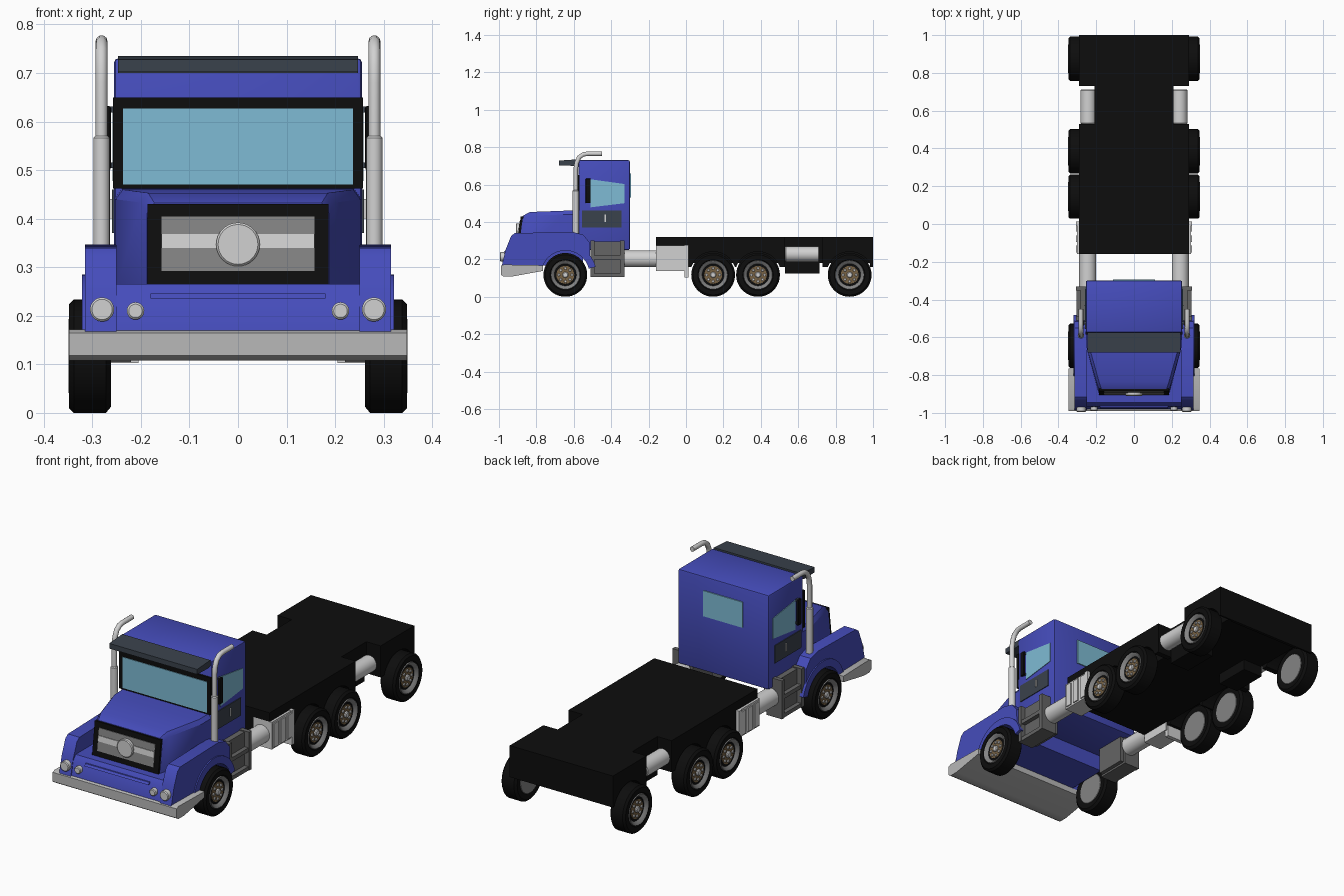
import bpy, bmesh, math
from mathutils import Vector

if "Cube" in bpy.data.objects:
    bpy.data.objects.remove(bpy.data.objects["Cube"])


def mat(name, r, g, b):
    m = bpy.data.materials.new(name)
    m.diffuse_color = (r, g, b, 1)
    m.use_nodes = True
    m.node_tree.nodes["Principled BSDF"].inputs["Base Color"].default_value = m.diffuse_color
    return m


BLUE = mat("cab blue", .060, .073, .50)
BLACK = mat("black", .004, .004, .004)
CHROME = mat("light grey", .64, .64, .64)
SILVER = mat("bumper grey", .48, .48, .48)
STEEL = mat("step grey", .13, .13, .13)
RIM = mat("rim grey", .23, .23, .23)
SLATE = mat("slate", .042, .054, .072)
GLASS = mat("window blue", .21, .50, .66)
BRONZE = mat("bronze", .19, .125, .06)


def finish(name, bm, m, bevel=0):
    bmesh.ops.recalc_face_normals(bm, faces=bm.faces)
    if bevel:
        bmesh.ops.bevel(bm, geom=bm.edges[:], offset=bevel, segments=2, profile=.5, affect='EDGES')
    me = bpy.data.meshes.new(name)
    bm.to_mesh(me)
    bm.free()
    me.materials.append(m)
    me.shade_smooth()
    me.set_sharp_from_angle(angle=math.radians(35))
    ob = bpy.data.objects.new(name, me)
    bpy.context.collection.objects.link(ob)
    return ob


def loft(name, rings, m, bevel=0, cap=True):
    """Skin between closed rings of points."""
    bm = bmesh.new()
    vs = [[bm.verts.new(p) for p in ring] for ring in rings]
    n = len(vs[0])
    for a, b in zip(vs, vs[1:]):
        for i in range(n):
            j = (i + 1) % n
            bm.faces.new((a[i], a[j], b[j], b[i]))
    if cap:
        bm.faces.new(vs[0])
        bm.faces.new(vs[-1])
    return finish(name, bm, m, bevel)


def prism(name, pts, x0, x1, m, bevel=0):
    """Side profile (y, z) extruded across x."""
    return loft(name, [[(x, y, z) for y, z in pts] for x in (x0, x1)], m, bevel)


def box(name, x0, x1, y0, y1, z0, z1, m, bevel=0):
    return prism(name, [(y0, z0), (y1, z0), (y1, z1), (y0, z1)], x0, x1, m, bevel)


def lathe(name, prof, m, centres, axis='x', n=32, sign=1):
    """Profile (along axis, radius) turned at each centre."""
    bm = bmesh.new()
    for c in centres:
        prev = None
        for a, r in prof:
            ring = []
            for i in range(n):
                t = 2 * math.pi * i / n
                u, v = r * math.cos(t), r * math.sin(t)
                p = {'x': (a * sign, u, v), 'y': (u, a, v), 'z': (u, v, a)}[axis]
                ring.append(bm.verts.new(Vector(c) + Vector(p)))
            if prev:
                for i in range(n):
                    j = (i + 1) % n
                    bm.faces.new((prev[i], prev[j], ring[j], ring[i]))
            else:
                bm.faces.new(ring)
            prev = ring
        bm.faces.new(prev)
    return finish(name, bm, m)


def rod(a0, a1, r, b=.004):
    return [(a0, r - b), (a0 + b, r), (a1 - b, r), (a1, r - b)]


def arc(cy, cz, r, a0, a1, n=16):
    return [(cy + r * math.cos(math.radians(a0 + (a1 - a0) * i / n)),
             cz + r * math.sin(math.radians(a0 + (a1 - a0) * i / n))) for i in range(n + 1)]


WZ = .117
AXLES = (-.645, .145, .385, .875)

# cab shell and roof visor
prism("cab", [(-.58, .25), (-.30, .25), (-.30, .73), (-.575, .73)], -.255, .255, BLUE, .008)
prism("roof_visor", [(-.68, .702), (-.68, .728), (-.575, .735), (-.575, .705), (-.60, .70)], -.247, .247, SLATE)
prism("windscreen_frame", [(-.586, .462), (-.57, .462), (-.57, .65), (-.586, .65)], -.257, .257, BLACK)
box("windscreen", -.237, .237, -.589, -.58, .47, .627, GLASS)
box("rear_window", -.11, .11, -.302, -.295, .53, .66, GLASS)

# hood, tapering to the grille
rings = []
for yb, yt, w, zt in ((-.895, -.874, .187, .432), (-.85, -.835, .20, .453), (-.65, -.65, .252, .46), (-.56, -.56, .254, .462)):
    rings.append([(-w, yb, .25), (w, yb, .25), (w, yt, zt - .02), (w - .015, yt, zt),
                  (-w + .015, yt, zt), (-w, yt, zt - .02)])
loft("hood", rings, BLUE)
prism("nose", [(-.98, .165), (-.55, .17), (-.55, .265), (-.945, .265), (-.965, .24)], -.252, .252, BLUE)
prism("nose_lip", [(-.977, .236), (-.95, .236), (-.95, .246), (-.968, .246)], -.18, .18, BLUE)

# grille
def slanted(name, x, z0, z1, out, m):
    f = lambda z: -.905 + (z - .265) * .13 - out
    prism(name, [(f(z0), z0), (-.87, z0), (-.87, z1), (f(z1), z1)], -x, x, m)
slanted("grille_frame", .186, .265, .43, 0, BLACK)
slanted("grille_mesh", .158, .292, .404, .003, RIM)
slanted("grille_bar", .158, .34, .368, .006, CHROME)
lathe("grille_disc", rod(-.91, -.88, .045), CHROME, [(0, 0, .347)], 'y')

# bumper
prism("bumper", [(-.99, .165), (-.99, .118), (-.975, .108), (-.93, .108), (-.765, .138), (-.765, .168), (-.975, .172)],
      -.348, .348, SILVER)

for s, side in ((1, "right"), (-1, "left")):
    # fenders with wheel arch and flare
    prism(side + "_fender", [(-.78, .165), (-.985, .165), (-.965, .25), (-.935, .325), (-.915, .34), (-.61, .347),
                             (-.55, .332), (-.515, .29), (-.51, .165)] + arc(-.645, WZ, .13, 21, 159),
          .25 * s, .315 * s, BLUE)
    prism(side + "_arch_flare", arc(-.645, WZ, .13, 15, 165) + arc(-.645, WZ, .168, 165, 15),
          .30 * s, .321 * s, BLUE)

    # headlights
    lathe(side + "_headlight", rod(-.995, -.94, .025), CHROME, [(.28 * s, 0, .213)], 'y', 20)
    lathe(side + "_small_light", rod(-.99, -.94, .018), CHROME, [(.211 * s, 0, .21)], 'y', 20)

    # door window, lower panel, handle, mirror
    prism(side + "_window", [(-.51, .478), (-.33, .50), (-.33, .603), (-.51, .628)], .25 * s, .258 * s, GLASS)
    box(side + "_door_panel", .25 * s, .259 * s, -.555, -.345, .37, .46, SLATE)
    box(side + "_door_handle", .255 * s, .264 * s, -.435, -.428, .40, .44, CHROME)
    box(side + "_mirror", .262 * s, .274 * s, -.537, -.51, .50, .632, BLACK, .004)
    for z in (.51, .625):
        box(side + "_mirror_arm", .25 * s, .27 * s, -.53, -.515, z - .006, z + .006, SLATE)

    # exhaust stack with bent tip
    lathe(side + "_exhaust_sleeve", rod(.335, .57, .017), CHROME, [(.281 * s, -.59, 0)], 'z', 20)
    cu = bpy.data.curves.new(side + "_exhaust_pipe", 'CURVE')
    cu.dimensions = '3D'
    cu.bevel_depth, cu.bevel_resolution, cu.use_fill_caps = .0125, 3, True
    path = [(-.59, .55), (-.59, .68), (-.585, .715), (-.572, .745), (-.55, .761), (-.525, .765), (-.45, .765)]
    sp = cu.splines.new('POLY')
    sp.points.add(len(path) - 1)
    for p, (y, z) in zip(sp.points, path):
        p.co = (.281 * s, y, z, 1)
    cu.materials.append(CHROME)
    ob = bpy.data.objects.new(cu.name, cu)
    bpy.context.collection.objects.link(ob)
    bpy.ops.object.select_all(action='DESELECT')
    ob.select_set(True)
    bpy.context.view_layer.objects.active = ob
    bpy.ops.object.convert(target='MESH')

    # cab steps
    box(side + "_step_back", .20 * s, .283 * s, -.50, -.34, .115, .295, STEEL)
    for y in (-.51, -.352):
        box(side + "_step_post", .22 * s, .308 * s, y, y + .022, .105, .30, STEEL)
    for z in (.105, .20):
        box(side + "_step_tread", .22 * s, .305 * s, -.49, -.35, z, z + .02, STEEL)

    # fuel tank, battery box, rear air tank
    lathe(side + "_fuel_tank", rod(-.335, -.155, .045), CHROME, [(.245 * s, 0, .203)], 'y', 24)
    box(side + "_battery_box", .20 * s, .302 * s, -.16, .005, .137, .275, CHROME)
    for y in (-.15, -.095, -.04):
        box(side + "_battery_rib", .29 * s, .308 * s, y, y + .035, .145, .265, CHROME)
    box(side + "_mud_plate", .205 * s, .308 * s, -.008, .013, .103, .277, CHROME)
    lathe(side + "_air_tank", rod(.53, .712, .041), CHROME, [(.242 * s, 0, .228)], 'y', 24)
    box(side + "_frame_box", .10 * s, .21 * s, .53, .715, .125, .2, BLACK)

    # deck skirts with wheel arches
    for y0, y1, wheels in ((-.16, .53, AXLES[1:3]), (.73, 1.0, AXLES[3:])):
        pts = [(y0, .32), (y0, .16)]
        for c in wheels:
            pts += arc(c, WZ, .124, 159.5, 20.5)
        prism(side + "_deck_skirt", pts + [(y1, .16), (y1, .32)], .205 * s, .29 * s, BLACK)

    # wheels
    hubs = [(0, y, WZ) for y in AXLES]
    lathe(side + "_tyres", [(.27, .07), (.262, .082), (.262, .105), (.272, .117), (.338, .117), (.348, .107), (.348, .082), (.335, .07)],
          BLACK, hubs, 'x', 40, s)
    lathe(side + "_rims", [(.263, .001), (.263, .076), (.266, .079), (.340, .079), (.349, .076), (.345, .068), (.332, .056), (.332, .001)],
          RIM, hubs, 'x', 32, s)
    lathe(side + "_hubs", [(.325, .05), (.337, .048), (.337, .001)], BRONZE, hubs, 'x', 24, s)
    lathe(side + "_hub_caps", rod(.33, .347, .016), CHROME, hubs, 'x', 16, s)
    nuts = [(0, y + .035 * math.cos(k * math.pi / 4), WZ + .035 * math.sin(k * math.pi / 4))
            for y in AXLES for k in range(8)]
    lathe(side + "_wheel_nuts", rod(.33, .343, .0075, .002), CHROME, nuts, 'x', 8, s)

# deck spine
box("deck", -.21, .21, -.16, 1.0, .18, .32, BLACK)
box("deck_tail", -.21, .21, .985, 1.0, .16, .32, BLACK)
